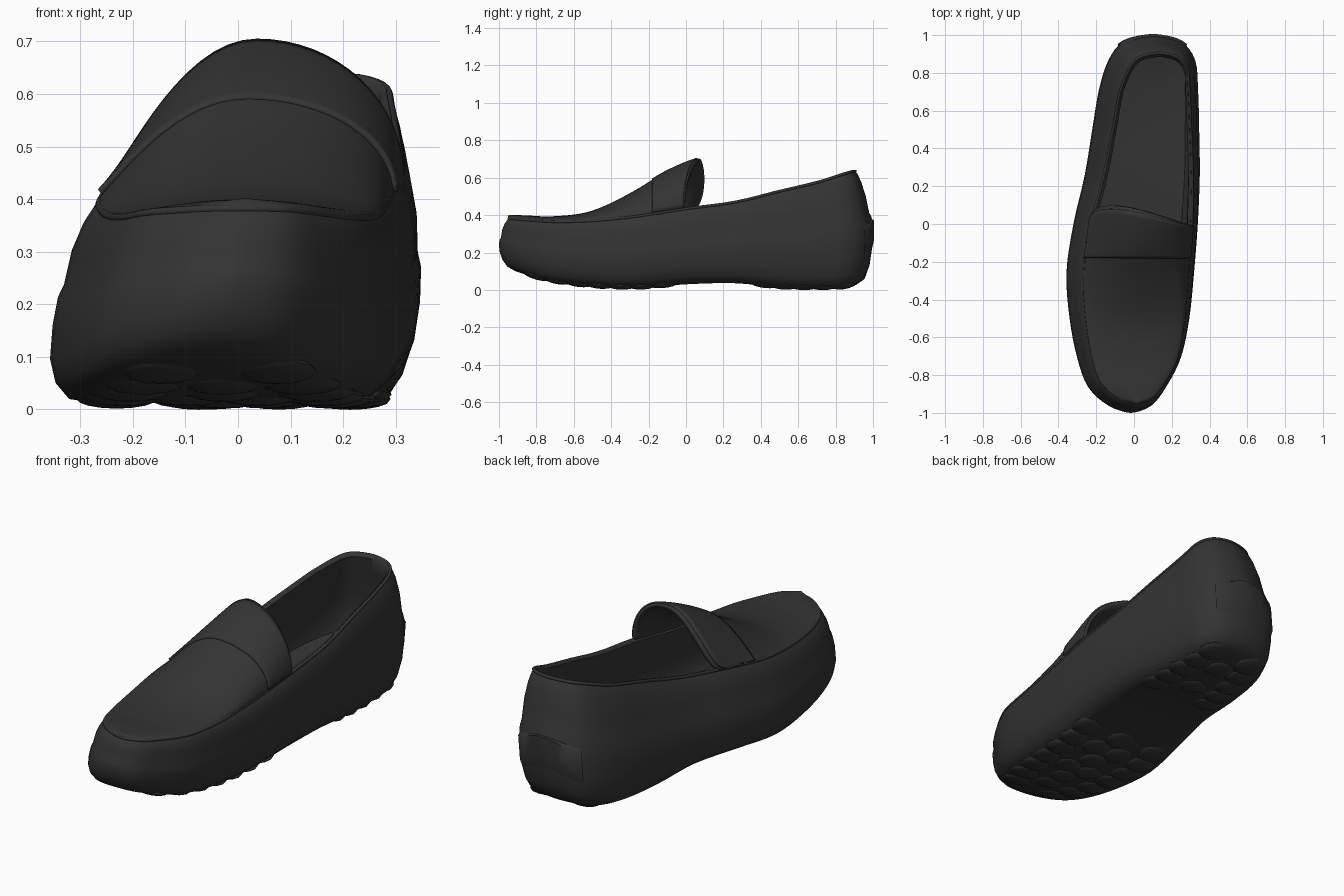
import bpy, bmesh, math
from mathutils import Vector

if "Cube" in bpy.data.objects:
    bpy.data.objects.remove(bpy.data.objects["Cube"])

leather = bpy.data.materials.new("black leather")
leather.use_nodes = True
leather.diffuse_color = (0.034, 0.034, 0.034, 1)
bsdf = leather.node_tree.nodes["Principled BSDF"]
bsdf.inputs["Base Color"].default_value = leather.diffuse_color
bsdf.inputs["Roughness"].default_value = 0.7

# Profiles along the shoe, toe to heel, sampled at equal angles (y = -cos)
RIGHT = [-.02, -.13, -.24, -.30, -.34, -.357, -.32, -.26, -.22, -.185, -.135, -.055, .10]
LEFT = [-.02, .08, .16, .24, .285, .31, .33, .342, .34, .335, .32, .245, .10]
SOLE = [.17, .125, .085, .045, .02, .012, .03, .036, .014, .01, .018, .055, .14]
RIM = [.36, .385, .38, .37, .375, .40, .44, .475, .535, .585, .635, .655, .66]
CREST = [.38, .39, .39, .385, .415, .53, .70, .82, .82, .82, .82, .82, .82]


def sample(table, y):
    """Smooth (Catmull-Rom) lookup of a profile at y."""
    k = math.acos(max(-1, min(1, -y))) * 12 / math.pi
    i = min(int(k), 11)
    t = k - i
    a, b, c, d = (table[max(0, min(12, j))] for j in range(i - 1, i + 3))
    return b + t * ((c - a) + t * (2*a - 5*b + 4*c - d + t * (3*(b - c) + d - a))) / 2


def wall_point(y, table, inset, f):
    """Outline point drawn towards the spine, at height fraction f."""
    # The collar closes in towards the heel
    inset += .14 * max(0, min(1, y / .8)) * max(0, f - .45) / .55
    mid = (sample(LEFT, y) + sample(RIGHT, y)) / 2
    spine_y = max(-.7, min(.7, y))
    x = sample(table, y) * (1 - inset) + mid * inset + .05 * (f - .3)
    py = y * (1 - inset) + spine_y * inset
    low, high = sample(SOLE, py), sample(RIM, py)
    return Vector((x, py, low + (high - low) * f))


N = 48
STEPS = [-math.cos(math.pi * i / N) for i in range(N + 1)]


def ring(inset, f):
    return ([wall_point(y, LEFT, inset, f) for y in STEPS] +
            [wall_point(y, RIGHT, inset, f) for y in STEPS[-2:0:-1]])


def make_mesh(name, rows, closed, angle=50):
    bm = bmesh.new()
    grid = [[bm.verts.new(p) for p in row] for row in rows]
    for a, b in zip(grid, grid[1:]):
        n = len(a)
        for i in range(n if closed else n - 1):
            j = (i + 1) % n
            bm.faces.new((a[i], a[j], b[j], b[i]))
    bmesh.ops.remove_doubles(bm, verts=bm.verts, dist=.0004)
    bmesh.ops.recalc_face_normals(bm, faces=bm.faces)
    mesh = bpy.data.meshes.new(name)
    bm.to_mesh(mesh)
    bm.free()
    return finish(name, mesh, angle)


def finish(name, data, angle=50):
    obj = bpy.data.objects.new(name, data)
    bpy.context.collection.objects.link(obj)
    data.materials.append(leather)
    if obj.type == 'MESH':
        bpy.ops.object.select_all(action='DESELECT')
        obj.select_set(True)
        bpy.context.view_layer.objects.active = obj
        bpy.ops.object.shade_smooth_by_angle(angle=math.radians(angle))
    return obj


# Shell: sole, outer wall, rolled rim, lining and insole in one loft
LAYERS = [(1, .0), (.6, .0), (.3, .0), (.15, .02), (.06, .1), (.01, .22), (0, .38),
          (.01, .52), (.035, .58), (.055, .75), (.1, .88), (.15, .96), (.2, 1),
          (.25, .98), (.24, .85), (.2, .6), (.2, .4), (.25, .32), (.6, .3), (1, .3)]
make_mesh("shoe_shell", [ring(*layer) for layer in LAYERS], True)


def arch_row(y, raise_by, lip):
    """One cross-section of the vamp, arched from seam to seam."""
    a = wall_point(y, RIGHT, .19, .98)
    b = wall_point(y, LEFT, .19, .98)
    height = max(sample(CREST, a.y) - a.z, .012)
    row = []
    for i in range(33):
        ang = math.pi * i / 32
        s = max(0, math.sin(ang))
        u = (1 - math.cos(ang)) / 2
        # The outer flank is hollow, the inner one full
        power = 2.2 if u < .5 else 1
        p = a.lerp(b, u)
        p.z += height * s ** power + raise_by
        p.x += (u - .5) * 2 * raise_by
        # Back edge of the tongue reaches further rearwards on the outer side
        p.y += lip * .15 * s ** .6 * (1 - .9 * u)
        row.append(p)
    return row


def arch_panel(name, start, end, count, raise_by, thickness):
    rows = []
    for i in range(count + 1):
        y = start + (end - start) * i / count
        if start < -.9:
            y = start + (end - start) * (i / count) ** 1.6
        w = max(0, min(1, (y + .2) / .19))
        rows.append(arch_row(y, raise_by, w * w))
    panel = make_mesh(name, rows, False)
    solid = panel.modifiers.new("thickness", 'SOLIDIFY')
    solid.thickness = thickness
    solid.offset = 0
    return panel


# Vamp with tongue, and the saddle strap across it
arch_panel("vamp", -1, -.01, 40, 0, .018)
arch_panel("saddle_strap", -.18, -.018, 12, .01, .012)

# Piping along the rim and toe seam
curve = bpy.data.curves.new("rim_piping", 'CURVE')
curve.dimensions = '3D'
curve.bevel_depth = .008
curve.bevel_resolution = 2
points = ring(.18, .985)
spline = curve.splines.new('POLY')
spline.points.add(len(points) - 1)
for sp, p in zip(spline.points, points):
    sp.co = (*p, 1)
spline.use_cyclic_u = True
finish("rim_piping", curve)


# Rounded grip pads packed under the forefoot and heel
def grip_pads(name, start, end):
    bm = bmesh.new()
    rows = round((end - start) / .12)
    for r in range(rows + 1):
        y = start + (end - start) * r / rows
        left, right = sample(LEFT, y) - .125, sample(RIGHT, y) + .125
        count = max(2, round((left - right) / .14) + r % 2)
        for c in range(count):
            x = right + (left - right) * c / (count - 1)
            made = bmesh.ops.create_uvsphere(bm, u_segments=12, v_segments=8, radius=1)
            for v in made["verts"]:
                py = y + v.co.y * .072
                v.co = Vector((x + v.co.x * .076, py,
                               sample(SOLE, py) + .007 + v.co.z * .018))
    mesh = bpy.data.meshes.new(name)
    bm.to_mesh(mesh)
    bm.free()
    finish(name, mesh)


grip_pads("forefoot_pads", -.8, -.12)
grip_pads("heel_pads", .42, .84)

# Raised heel guard wrapping the back
guard = []
for f, out in ((.2, .02), (.25, -.02), (.45, -.02), (.5, .02)):
    ys = [y for y in STEPS if y > .93]
    guard.append([wall_point(y, LEFT, out, f) for y in ys] +
                 [wall_point(y, RIGHT, out, f) for y in ys[-2::-1]])
make_mesh("heel_guard", guard, False)
